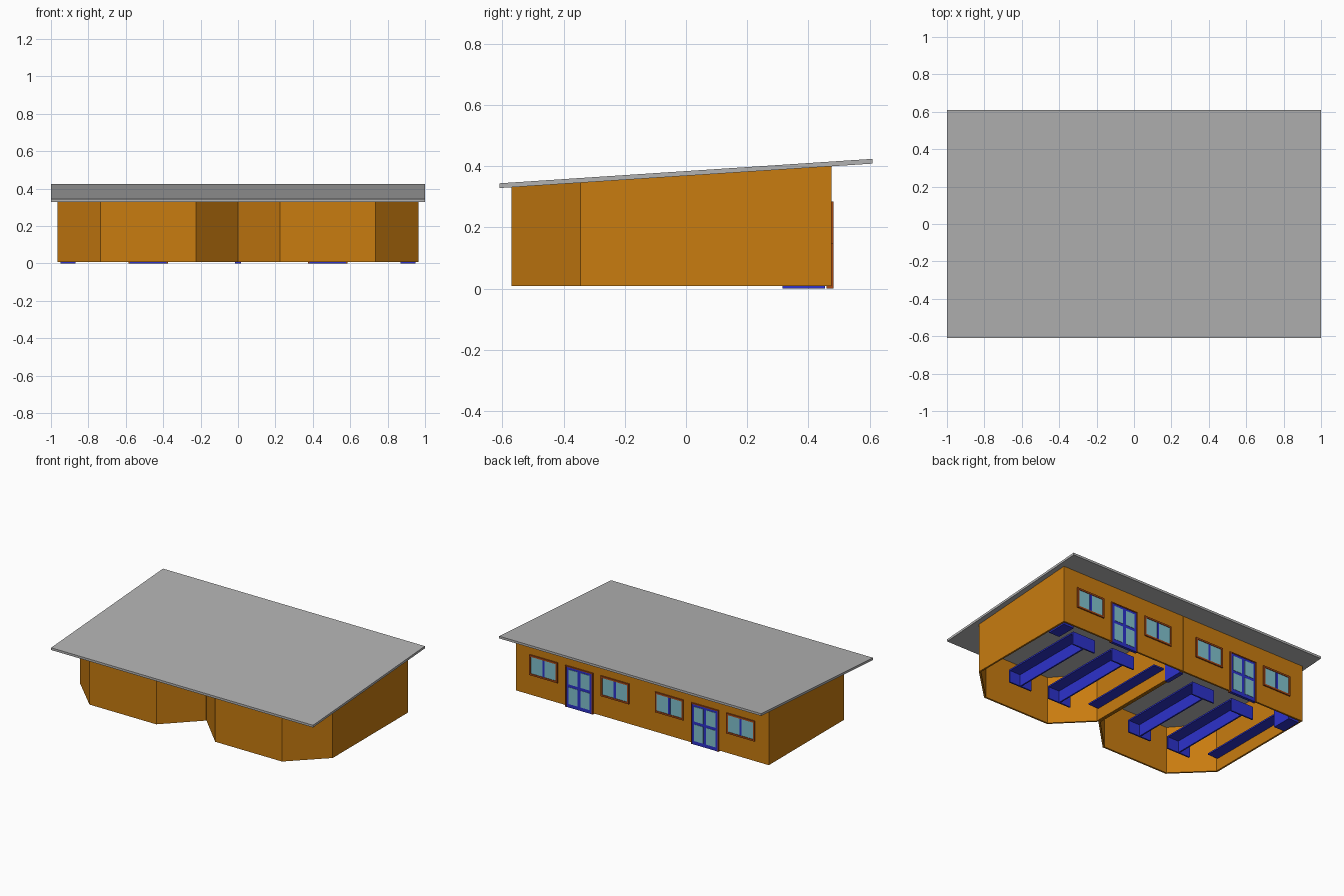
import bpy, bmesh
from mathutils import Vector

if "Cube" in bpy.data.objects:
    bpy.data.objects.remove(bpy.data.objects["Cube"])


def material(name, rgb):
    m = bpy.data.materials.new(name)
    m.diffuse_color = (*rgb, 1)
    m.use_nodes = True
    m.node_tree.nodes["Principled BSDF"].inputs["Base Color"].default_value = m.diffuse_color
    return m


ORANGE = material("orange_wall", (0.58, 0.20, 0.005))
GREY = material("grey_roof", (0.45, 0.45, 0.45))
BLUE = material("blue_paint", (0.026, 0.032, 0.60))
GLASS = material("pale_glass", (0.22, 0.54, 0.62))
BROWN = material("brown_trim", (0.38, 0.065, 0.008))

SLOPE = 0.08 / 1.22
BASE = 0.0075


def roof_under(y):
    return 0.3285 + (y + 0.61) * SLOPE


def finish(name, bm, mat):
    bmesh.ops.recalc_face_normals(bm, faces=bm.faces)
    mesh = bpy.data.meshes.new(name)
    bm.to_mesh(mesh)
    bm.free()
    mesh.materials.append(mat)
    obj = bpy.data.objects.new(name, mesh)
    bpy.context.collection.objects.link(obj)
    return obj


def boxes(name, mat, spans):
    """One object from boxes given as (x0, x1, y0, y1, z0, z1)."""
    bm = bmesh.new()
    for x0, x1, y0, y1, z0, z1 in spans:
        vs = bmesh.ops.create_cube(bm, size=1)["verts"]
        for v in vs:
            v.co = Vector(((x0 + x1) / 2 + v.co.x * (x1 - x0),
                           (y0 + y1) / 2 + v.co.y * (y1 - y0),
                           (z0 + z1) / 2 + v.co.z * (z1 - z0)))
    return finish(name, bm, mat)


def offset(points, t):
    """Mitred inward offset of a counter-clockwise outline."""
    out = []
    for i, p in enumerate(points):
        a = (p - points[i - 1]).normalized()
        b = (points[(i + 1) % len(points)] - p).normalized()
        na, nb = Vector((-a.y, a.x)), Vector((-b.y, b.x))
        m = (na + nb).normalized()
        out.append(p + m * (t / m.dot(na)))
    return out


# Sloping roof slab
roof = boxes("roof", GREY, [(-1, 1, -0.61, 0.61, 0.3285, 0.344)])
for v in roof.data.vertices:
    v.co.z += (v.co.y + 0.61) * SLOPE

# Two rooms: hollow walls with chamfered front corners, cut to the roof slope
outline = [Vector(p) for p in ((0.001, 0.475), (0.001, -0.345), (0.225, -0.57),
                               (0.735, -0.57), (0.965, -0.345), (0.965, 0.475))]
inner = offset(outline, 0.012)
for side, s in (("right", 1), ("left", -1)):
    bm = bmesh.new()
    rings = []
    for pts in (outline, inner):
        rings.append([bm.verts.new((s * p.x, p.y, BASE)) for p in pts])
        rings.append([bm.verts.new((s * p.x, p.y, roof_under(p.y) + 0.001)) for p in pts])
    ob, ot, ib, it = rings
    for i in range(len(outline)):
        j = (i + 1) % len(outline)
        for r, q in ((ob, ot), (ot, it), (it, ib), (ib, ob)):
            bm.faces.new((r[i], r[j], q[j], q[i]))
    finish(side + "_room_walls", bm, ORANGE)


def frame(x0, x1, y0, y1, z0, z1, w, sill=True):
    """Border bars of a rectangle in the back wall."""
    bars = [(x0, x0 + w, y0, y1, z0, z1), (x1 - w, x1, y0, y1, z0, z1),
            (x0 + w, x1 - w, y0, y1, z1 - w, z1)]
    if sill:
        bars.append((x0 + w, x1 - w, y0, y1, z0, z0 + w))
    return bars


def ordered(s, spans):
    """Mirror spans to the left half when s is -1."""
    return [(min(s * a, s * b), max(s * a, s * b), *rest) for a, b, *rest in spans]


for side, s in (("right", 1), ("left", -1)):
    # Windows in the back wall, seen from both sides
    for label, x0, x1 in (("inner", 0.10, 0.315), ("outer", 0.645, 0.86)):
        name, c = f"{side}_{label}_window", (x0 + x1) / 2
        boxes(name + "_trim", BROWN, ordered(s, frame(x0, x1, 0.460, 0.483, 0.145, 0.285, 0.012)))
        boxes(name + "_glass", GLASS,
              ordered(s, [(x0 + 0.01, x1 - 0.01, 0.461, 0.479, 0.155, 0.275)]))
        boxes(name + "_bar", BLUE,
              ordered(s, [(c - 0.008, c + 0.008, 0.460, 0.481, 0.157, 0.273)]))

    # Glazed double door: trim, blue leaves, four panes
    x0, x1, c = 0.375, 0.585, 0.48
    boxes(side + "_door_trim", BROWN,
          ordered(s, frame(x0, x1, 0.460, 0.483, 0, 0.285, 0.007, sill=False)))
    boxes(side + "_door_leaves", BLUE,
          ordered(s, [(x0 + 0.007, x1 - 0.007, 0.461, 0.480, 0, 0.278)]))
    boxes(side + "_door_panes", GLASS, ordered(s, [
        (a, b, 0.460, 0.482, z0, z1)
        for a, b in ((x0 + 0.024, c - 0.012), (c + 0.012, x1 - 0.024))
        for z0, z1 in ((0.025, 0.140), (0.160, 0.262))]))

    # Cupboard in the outer back corner
    boxes(side + "_cupboard", BLUE, ordered(s, [(0.87, 0.95, 0.315, 0.455, 0, 0.25)]))

# Door in the wall between the rooms
boxes("dividing_door", BLUE, [(-0.015, 0.015, 0.315, 0.455, 0, 0.28)])

# Long desks on end boards with a middle panel, and a wall shelf, in each room
Y0, Y1 = -0.33, 0.29
for side, dx in (("right", 0), ("left", -0.965)):
    for n, x in enumerate((0.56, 0.245)):
        a, b, m = x + dx, x + dx + 0.175, x + dx + 0.0875
        boxes(f"{side}_desk_{n + 1}", BLUE, [
            (a, b, Y0, Y1, 0.09, 0.10),
            (a, b, Y0, Y0 + 0.01, 0.01, 0.09),
            (a, b, Y1 - 0.01, Y1, 0.01, 0.09),
            (m - 0.005, m + 0.005, Y0 + 0.01, Y1 - 0.01, 0.01, 0.09)])
    boxes(side + "_wall_shelf", BLUE, [(0.013 + dx, 0.09 + dx, Y0, Y1 + 0.01, 0.09, 0.10)])
